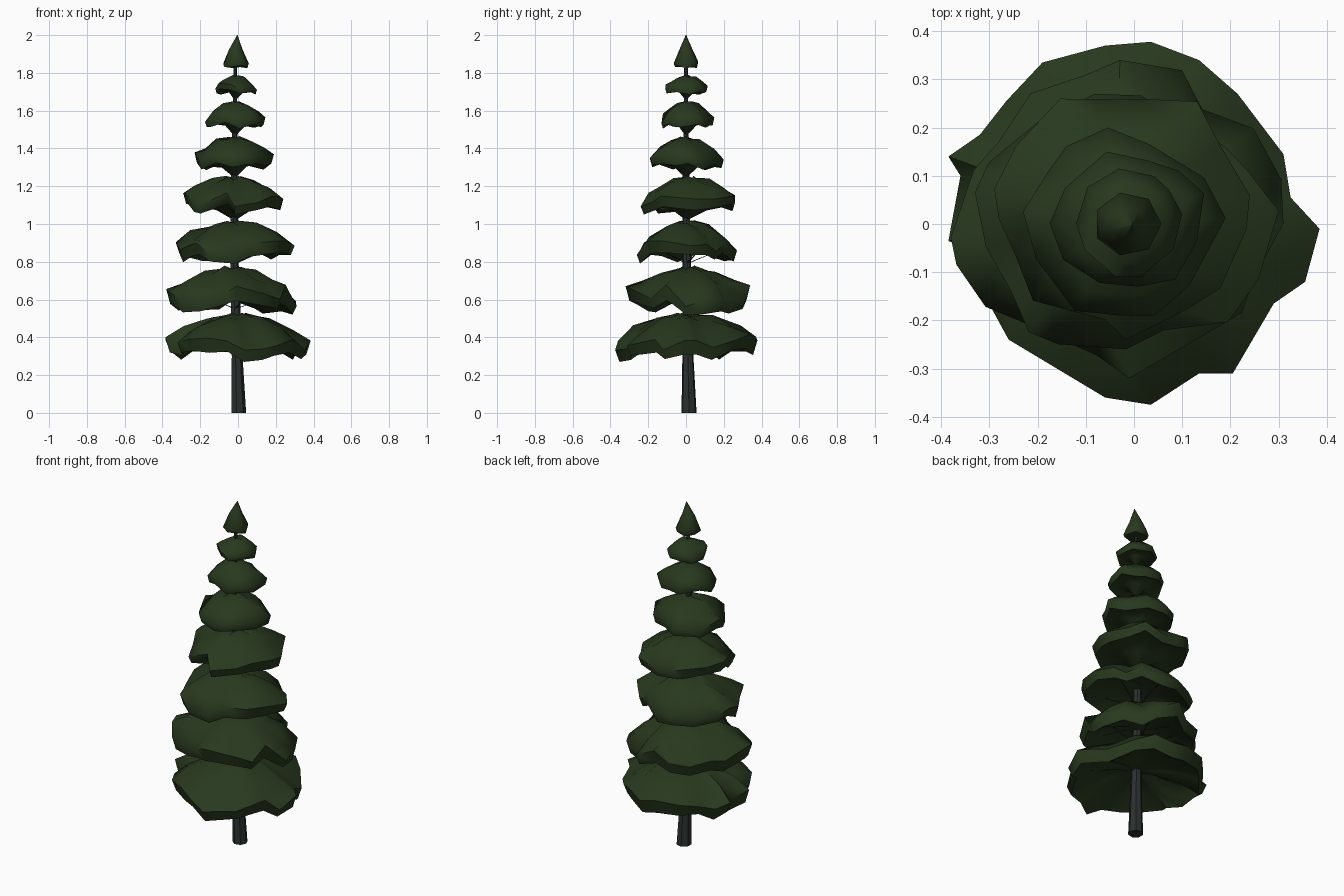
import bpy, bmesh, math, random
from mathutils import Vector

cube = bpy.data.objects.get("Cube")
if cube:
    bpy.data.objects.remove(cube, do_unlink=True)
random.seed(5)


def material(name, color):
    m = bpy.data.materials.new(name)
    m.use_nodes = True
    m.diffuse_color = color
    m.node_tree.nodes["Principled BSDF"].inputs["Base Color"].default_value = color
    return m


needles = material("dark green needles", (0.021, 0.040, 0.013, 1))
bark = material("grey bark", (0.024, 0.031, 0.028, 1))


def loft(name, rings, mat, angle):
    """Skin a stack of equal rings and close both ends with fans."""
    bm = bmesh.new()
    rows = [[bm.verts.new(p) for p in ring] for ring in rings]
    n = len(rows[0])
    for a, b in zip(rows, rows[1:]):
        for i in range(n):
            j = (i + 1) % n
            bm.faces.new((a[i], a[j], b[j], b[i]))
    for row in (rows[0], rows[-1]):
        cap = bm.faces.new(row)
        bmesh.ops.poke(bm, faces=[cap])
    bmesh.ops.recalc_face_normals(bm, faces=bm.faces)
    mesh = bpy.data.meshes.new(name)
    bm.to_mesh(mesh)
    bm.free()
    mesh.materials.append(mat)
    ob = bpy.data.objects.new(name, mesh)
    bpy.context.collection.objects.link(ob)
    bpy.ops.object.select_all(action="DESELECT")
    ob.select_set(True)
    bpy.context.view_layer.objects.active = ob
    bpy.ops.object.shade_smooth_by_angle(angle=math.radians(angle))


def fit(rings, low, high):
    """Stretch the rings to fill a box."""
    pts = [p for ring in rings for p in ring]
    for k in range(3):
        a, b = min(p[k] for p in pts), max(p[k] for p in pts)
        for p in pts:
            p[k] = low[k] + (p[k] - a) / (b - a) * (high[k] - low[k])


def ring(cx, cy, z, r, n):
    return [Vector((cx + r * math.cos(math.tau * i / n),
                    cy + r * math.sin(math.tau * i / n), z)) for i in range(n)]


# Trunk, tapering and leaning slightly
TRUNK = [(.002, .016, 0, .041), (-.006, .01, .3, .03), (-.02, .004, .8, .023),
         (-.02, 0, 1.25, .018), (-.015, 0, 1.86, .009)]
loft("trunk", [ring(*t, 7) for t in TRUNK], bark, 40)

# Foliage tiers: radius and height fractions from crown, over the rim, to the underside
TOP = [(.14, .93), (.42, .85), (.74, .62), (.98, .34), (.92, .08)]
HOLLOW = [(.68, .27), (.28, .42)]
FLAT = [(.68, .16), (.34, .06)]

# Ragged plan outline of the widest tier
SKIRT = [(.385, -.01), (.325, .055), (.31, .145), (.215, .27), (.135, .34), (.035, .378),
         (-.06, .37), (-.19, .335), (-.265, .255), (-.32, .185), (-.385, .14), (-.36, .1),
         (-.385, -.035), (-.3, -.075), (-.32, -.13), (-.26, -.24), (-.16, -.3), (-.06, -.36),
         (.035, -.375), (.135, -.31), (.205, -.31), (.29, -.165), (.355, -.12)]


def ragged(n):
    """Outline of n uneven spray tips around a circle."""
    twist = random.random()
    pts = []
    for i in range(n):
        a = math.tau * (i + twist + random.uniform(-.3, .3)) / n
        r = random.uniform(.86, 1.04)
        pts.append((r * math.cos(a), r * math.sin(a)))
    return pts


def tier(name, low, high, outline, hang):
    n = len(outline)
    drop = [random.uniform(-.19, .19) for _ in range(n)]
    rings = []
    for r, h in TOP + (FLAT if hang else HOLLOW):
        row = []
        for (x, y), d in zip(outline, drop):
            rr = r * random.uniform(.95, 1.05) if r < .9 else r
            hh = h + d * r * r + random.uniform(-.06, .06) * (h > .3)
            row.append(Vector((rr * x, rr * y, hh)))
        rings.append(row)
    fit(rings, low, high)
    if hang:
        # Underside gathers into a shallow cone on the trunk
        rings.append([Vector((-.015 + p.x * .1, p.y * .1, low[2] - hang)) for p in rings[0]])
    loft(name, rings, needles, 62)


TIERS = [
    ("tier_bottom", (-.385, -.375, .27), (.385, .378, .53), SKIRT, 0),
    ("tier_second", (-.38, -.32, .52), (.31, .34, .78), ragged(19), 0),
    ("tier_third", (-.33, -.26, .79), (.30, .27, 1.02), ragged(17), 0),
    ("tier_fourth", (-.29, -.24, 1.05), (.24, .26, 1.255), ragged(16), .03),
    ("tier_fifth", (-.23, -.19, 1.285), (.19, .20, 1.465), ragged(13), .04),
    ("tier_sixth", (-.175, -.13, 1.505), (.145, .15, 1.65), ragged(11), .04),
    ("tier_seventh", (-.12, -.11, 1.685), (.10, .115, 1.79), ragged(10), .03),
]
for t in TIERS:
    tier(*t)

# Pointed crown
TIP = [(.02, 1), (.5, .58), (.95, .16), (.85, .04), (.25, .06)]
crown = [ring(0, 0, h, r, 7) for r, h in TIP]
for p in crown[2] + crown[3]:
    p.z += random.uniform(-.06, .06)
fit(crown, (-.077, -.065, 1.825), (.057, .065, 2.0))
for p in crown[0]:
    p.x += .01
loft("crown_tip", crown, needles, 62)


# Thin branches reaching from the trunk into the lower tiers
def branch(name, start_z, angle, length, rise):
    d = Vector((math.cos(angle), math.sin(angle), 0))
    rings = []
    for t, r in ((0, .006), (1, .003)):
        c = Vector((-.015, .005, start_z + rise * t)) + d * length * t
        rings.append(ring(c.x, c.y, c.z, r, 4))
    loft(name, rings, bark, 30)


for level, (z, length) in enumerate(((.55, .2), (.79, .17))):
    for i in range(5):
        branch(f"branch_{level}_{i}", z, math.tau * (i + .3 * level) / 5, length, .07)
